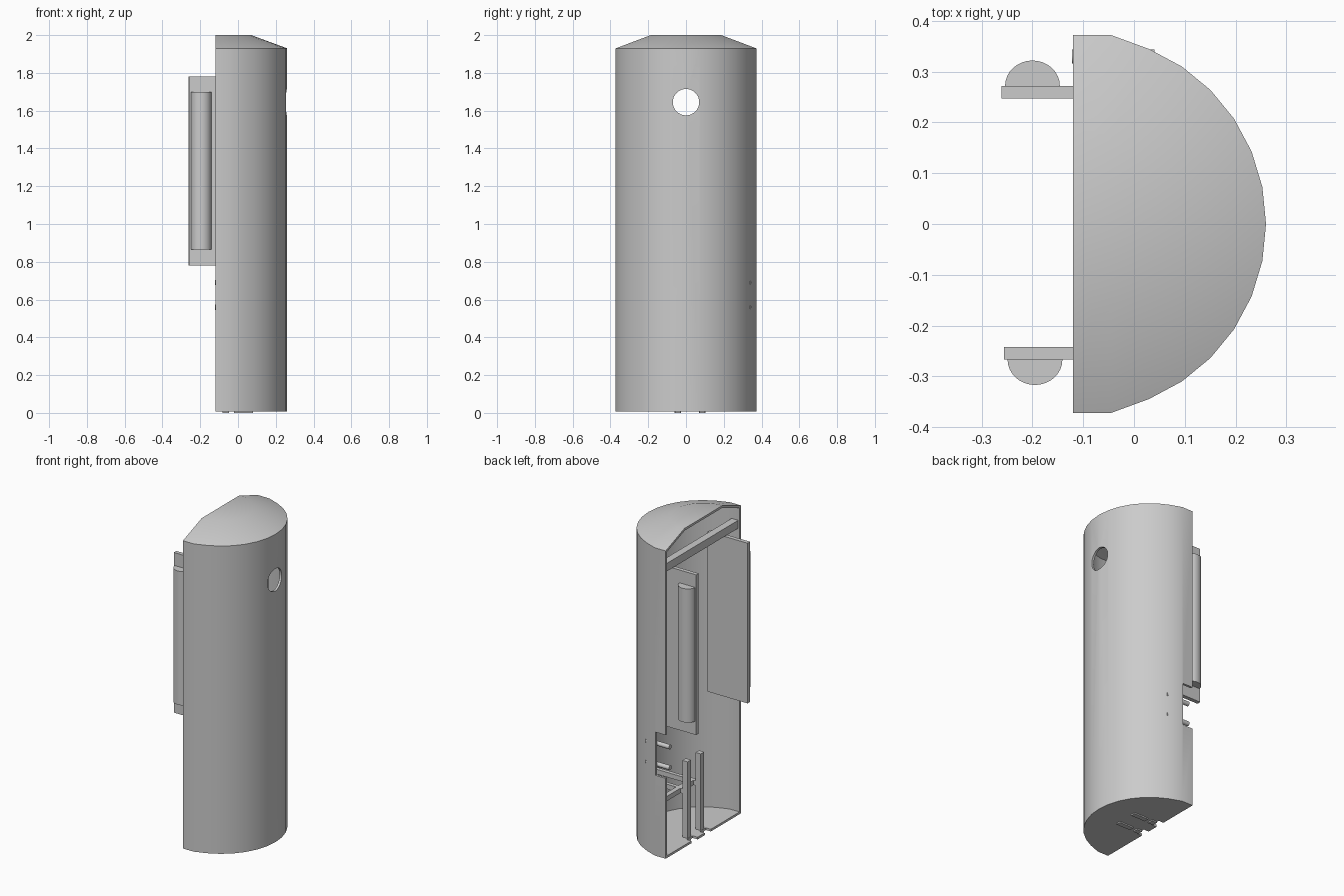
import bpy, bmesh, math
from mathutils import Vector

cube = bpy.data.objects.get("Cube")
if cube:
    bpy.data.objects.remove(cube, do_unlink=True)

grey = bpy.data.materials.new("light_grey")
grey.use_nodes = True
grey.diffuse_color = (0.6, 0.6, 0.6, 1)
grey.node_tree.nodes["Principled BSDF"].inputs["Base Color"].default_value = (0.6, 0.6, 0.6, 1)


def add_object(name, bm):
    bmesh.ops.recalc_face_normals(bm, faces=bm.faces)
    mesh = bpy.data.meshes.new(name)
    bm.to_mesh(mesh)
    bm.free()
    mesh.materials.append(grey)
    obj = bpy.data.objects.new(name, mesh)
    bpy.context.collection.objects.link(obj)
    return obj


def box(name, x, y, z):
    """Box from (low, high) pairs on each axis."""
    bm = bmesh.new()
    bmesh.ops.create_cube(bm, size=1)
    for v in bm.verts:
        v.co = Vector([(r[0] + r[1]) / 2 + c * (r[1] - r[0]) for r, c in zip((x, y, z), v.co)])
    return add_object(name, bm)


def rod(name, radius, x, y, z, sides=16):
    """Cylinder lying along x."""
    bm = bmesh.new()
    bmesh.ops.create_cone(bm, cap_ends=True, segments=sides, radius1=radius, radius2=radius,
                          depth=x[1] - x[0])
    for v in bm.verts:
        v.co = Vector(((x[0] + x[1]) / 2 + v.co.z, y + v.co.x, z + v.co.y))
    return add_object(name, bm)


def smooth(obj):
    bpy.ops.object.select_all(action='DESELECT')
    obj.select_set(True)
    bpy.context.view_layer.objects.active = obj
    bpy.ops.object.shade_smooth_by_angle(angle=math.radians(30))


# Half-round housing: open at the flat side, closed by a floor and a bevelled top
OPEN_X, RADIUS, CENTRE = -0.12, 0.373, -0.113
outline = [(OPEN_X, -0.372)]
for i in range(-7, 8):
    a = i * math.pi / 16
    outline.append((CENTRE + RADIUS * math.cos(a), RADIUS * math.sin(a)))
outline[1] = (-0.045, -0.372)
outline[-1] = (-0.045, 0.372)
outline.append((OPEN_X, 0.372))

bm = bmesh.new()
rings = []
for z, scale in ((0.008, 1), (1.93, 1), (2.0, 0.5)):
    rings.append([bm.verts.new((OPEN_X + (x - OPEN_X) * scale, y * scale, z)) for x, y in outline])
for low, high in zip(rings, rings[1:]):
    for i in range(len(outline) - 1):
        bm.faces.new((low[i], low[i + 1], high[i + 1], high[i]))
bm.faces.new(rings[0][::-1])
bm.faces.new(rings[-1])
housing = add_object("housing", bm)
shell = housing.modifiers.new("wall", 'SOLIDIFY')
shell.thickness = 0.014
shell.offset = -1
shell.use_even_offset = True

# Openings: round port, side notch, floor slots
POST_Y = (0.086, -0.044)
cutters = [rod("port_cutter", 0.07, (0.1, 0.4), 0, 1.645, 32),
           box("notch_cutter", (-0.2, -0.05), (0.34, 0.45), (0.51, 0.78))]
for y in POST_Y:
    cutters.append(box("slot_cutter", (-0.2, -0.085), (y - 0.03, y + 0.03), (-0.05, 0.05)))
for cutter in cutters:
    cut = housing.modifiers.new("cut", 'BOOLEAN')
    cut.operation = 'DIFFERENCE'
    cut.solver = 'EXACT'
    cut.object = cutter
    cutter.hide_render = True
    cutter.hide_set(True)
bpy.context.view_layer.update()
baked = bpy.data.meshes.new_from_object(
    housing.evaluated_get(bpy.context.evaluated_depsgraph_get()))
housing.modifiers.clear()
housing.data = baked
for cutter in cutters:
    bpy.data.objects.remove(cutter, do_unlink=True)
smooth(housing)

# Side panels, each with a half-round grip on its outer face
for side, word, shift in ((1, "back", 0), (-1, "front", -0.005)):
    inner, outer = (0.247 + shift) * side, (0.272 + shift) * side
    box(word + "_panel", (-0.261 - shift, 0.02), sorted((inner, outer)), (0.78, 1.78))
    bm = bmesh.new()
    arc = [math.pi * i / 16 for i in range(17)]
    face = bm.faces.new([bm.verts.new((-0.2 - shift + 0.054 * math.cos(a),
                                       outer + side * 0.05 * math.sin(a), 0.865)) for a in arc])
    top = bmesh.ops.extrude_face_region(bm, geom=[face])
    moved = [g for g in top["geom"] if isinstance(g, bmesh.types.BMVert)]
    bmesh.ops.translate(bm, verts=moved, vec=(0, 0, 0.835))
    smooth(add_object(word + "_grip", bm))

# Beam under the top
box("top_beam", (-0.11, -0.065), (-0.36, 0.36), (1.79, 1.84))

# Upright posts with a support frame reaching the curved wall
for i, y in enumerate(POST_Y):
    box(f"post_{i + 1}", (-0.083, -0.047), (y - 0.017, y + 0.017), (0.0, 0.5))
    box(f"frame_arm_{i + 1}", (-0.047, 0.238), (y - 0.012, y + 0.012), (0.29, 0.32))
    box(f"foot_{i + 1}", (-0.02, 0.08), (y - 0.015, y + 0.015), (0.0, 0.012))
box("frame_crossbar", (-0.03, 0.0), (-0.044, 0.3), (0.29, 0.32))

# Pegs behind the side notch
for i, z in enumerate((0.56, 0.69)):
    smooth(rod(f"peg_{i + 1}", 0.014, (-0.122, 0.04), 0.33, z))
